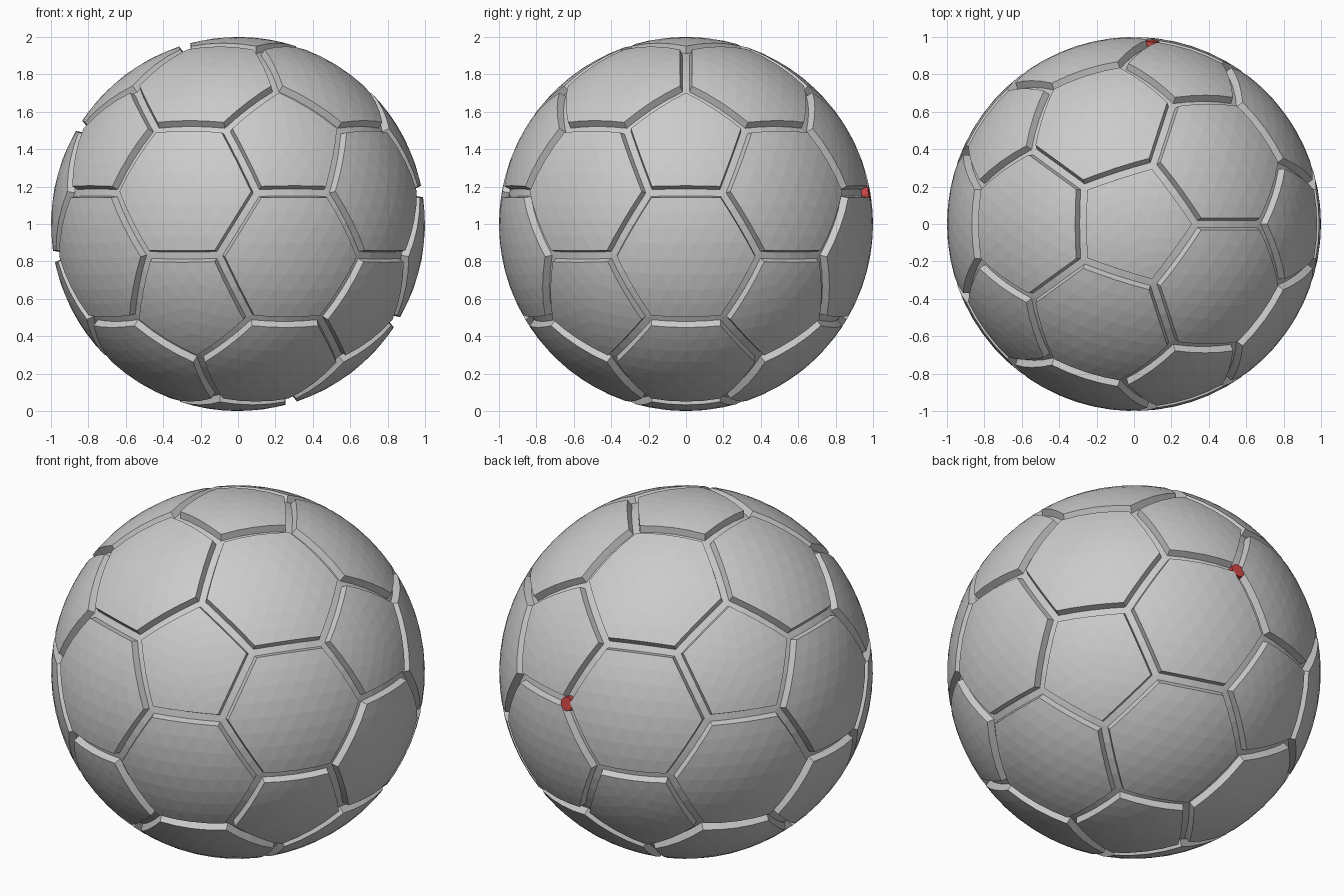
import bpy, bmesh
from math import cos, sin, radians, sqrt
from mathutils import Vector, Matrix

if "Cube" in bpy.data.objects:
    bpy.data.objects.remove(bpy.data.objects["Cube"])

OUTER, FLOOR, HALF_GAP = 1.0, 0.962, 0.02
CENTRE = Vector((0, 0, 1))

# icosahedron directions: pole, upper ring, lower ring, pole
h, r = 1 / sqrt(5), 2 / sqrt(5)
ico = [Vector((0, 0, 1)), Vector((0, 0, -1))]
for k in range(5):
    for start, z in ((0, h), (36, -h)):
        a = radians(start + 72 * k)
        ico.append(Vector((r * cos(a), r * sin(a), z)))

# truncated icosahedron: cut each edge at its thirds
bm = bmesh.new()
for a in ico:
    for b in ico:
        if 0.1 < (a - b).length < 1.2:
            bm.verts.new(((2 * a + b) / 3).normalized())
bmesh.ops.convex_hull(bm, input=bm.verts[:])
bmesh.ops.dissolve_limit(bm, angle_limit=radians(2), verts=bm.verts[:], edges=bm.edges[:])
bmesh.ops.recalc_face_normals(bm, faces=bm.faces[:])

# inset panels leave seam floors; raised panels get seam walls
panels = bm.faces[:]
bmesh.ops.inset_individual(bm, faces=panels, thickness=HALF_GAP, use_even_offset=True)
tops = bmesh.ops.extrude_discrete_faces(bm, faces=panels)["faces"]
# connect each raised panel to its floor rim if the walls are missing
for f in tops:
    n = f.normal.copy()
    for v in f.verts:
        v.co += n * 0.04
for f in bm.faces:
    f.material_index = 0
for f in tops:
    f.material_index = 1
rim = [e for e in bm.edges if len(e.link_faces) == 1]
if rim:
    floor_verts = [v for v in bm.verts if not any(f.material_index for f in v.link_faces)]

    def below(v):
        d = v.co.normalized()
        return min(floor_verts, key=lambda w: (w.co.normalized() - d).length)

    for f in tops:
        vs = f.verts[:]
        for a, b in zip(vs, vs[1:] + vs[:1]):
            e = bm.edges.get((a, b))
            if len(e.link_faces) == 1:
                bm.faces.new((b, a, below(a), below(b)))

# facet the panels and round everything onto two spheres
bmesh.ops.poke(bm, faces=[f for f in bm.faces if f.material_index == 1])
bmesh.ops.subdivide_edges(bm, edges=[e for e in bm.edges if e.calc_length() > 0.15],
                          cuts=3, use_grid_fill=True)
for v in bm.verts:
    top = any(f.material_index == 1 for f in v.link_faces)
    v.co = v.co.normalized() * (OUTER if top else FLOOR)
for f in bm.faces:
    f.material_index = 0
bmesh.ops.recalc_face_normals(bm, faces=bm.faces[:])
bmesh.ops.translate(bm, verts=bm.verts[:], vec=CENTRE)
mesh = bpy.data.meshes.new("ball_panels")
bm.to_mesh(mesh)
bm.free()
ball = bpy.data.objects.new("ball_panels", mesh)
bpy.context.collection.objects.link(ball)

# small red air valve in a seam junction at the back
d = Vector((0.095, 0.98, 0.16)).normalized()
bpy.ops.mesh.primitive_cylinder_add(vertices=12, radius=0.04, depth=0.04,
                                    location=CENTRE + d * 0.977,
                                    rotation=d.to_track_quat('Z', 'Y').to_euler())
valve = bpy.context.object
valve.name = "air_valve"
red = bpy.data.materials.new("valve_red")
red.diffuse_color = (0.6, 0.06, 0.06, 1)
red.use_nodes = True
red.node_tree.nodes["Principled BSDF"].inputs["Base Color"].default_value = red.diffuse_color
valve.data.materials.append(red)
